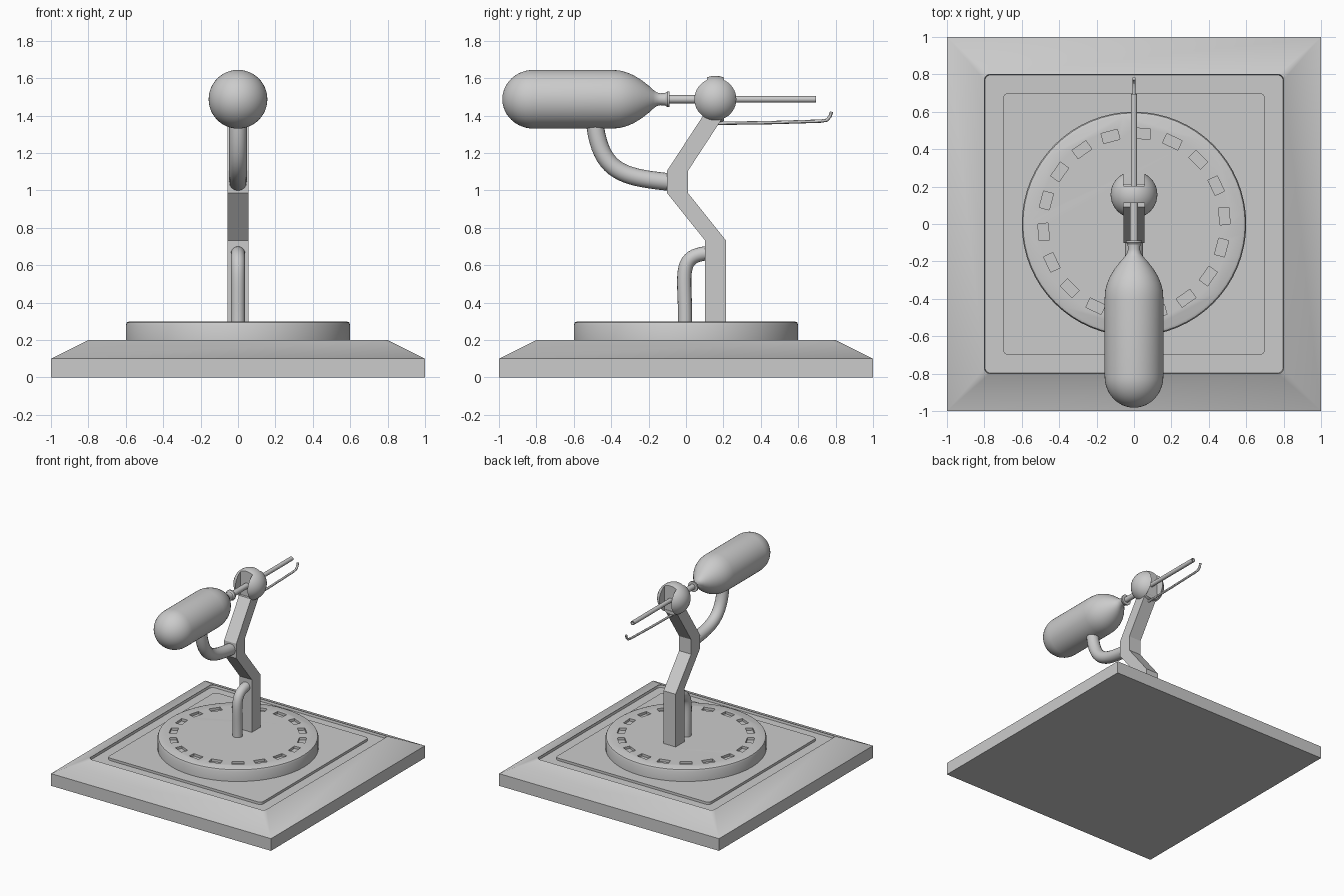
import bpy, bmesh
from math import sin, cos, pi, radians
from mathutils import Matrix, Vector

if "Cube" in bpy.data.objects:
    bpy.data.objects.remove(bpy.data.objects["Cube"])


def finish(name, bm, smooth=True):
    bmesh.ops.remove_doubles(bm, verts=bm.verts, dist=1e-5)
    bmesh.ops.recalc_face_normals(bm, faces=bm.faces)
    me = bpy.data.meshes.new(name)
    bm.to_mesh(me)
    bm.free()
    ob = bpy.data.objects.new(name, me)
    bpy.context.collection.objects.link(ob)
    if smooth:
        shade(ob)
    return ob


def activate(ob):
    bpy.ops.object.select_all(action='DESELECT')
    ob.select_set(True)
    bpy.context.view_layer.objects.active = ob


def shade(ob):
    activate(ob)
    bpy.ops.object.shade_smooth_by_angle(angle=radians(30))


def loft(name, rings, smooth=True):
    bm = bmesh.new()
    vs = [[bm.verts.new(p) for p in ring] for ring in rings]
    n = len(vs[0])
    for a, b in zip(vs, vs[1:]):
        for i in range(n):
            j = (i + 1) % n
            bm.faces.new((a[i], a[j], b[j], b[i]))
    bm.faces.new(vs[0][::-1])
    bm.faces.new(vs[-1])
    bmesh.ops.remove_doubles(bm, verts=bm.verts, dist=1e-5)
    bmesh.ops.dissolve_degenerate(bm, edges=bm.edges, dist=1e-6)
    return finish(name, bm, smooth)


def lathe_y(name, profile, z, n=32):
    # profile of (y, radius) turned about a horizontal axis
    return loft(name, [[(r * cos(2 * pi * i / n), y, z + r * sin(2 * pi * i / n))
                        for i in range(n)] for y, r in profile])


def rounded_square(half, rad, z, n=4):
    pts = []
    for k in range(4):
        for i in range(n + 1):
            a = k * pi / 2 + i * pi / 2 / n
            sx, sy = ((1, 1), (-1, 1), (-1, -1), (1, -1))[k]
            pts.append((sx * (half - rad) + rad * cos(a), sy * (half - rad) + rad * sin(a), z))
    return pts


def boxes(name, mats):
    bm = bmesh.new()
    for m in mats:
        bmesh.ops.create_cube(bm, size=1, matrix=m)
    return finish(name, bm, False)


def cut(ob, cutter):
    cutter.hide_render = True
    mod = ob.modifiers.new("cut", 'BOOLEAN')
    mod.operation, mod.solver, mod.object = 'DIFFERENCE', 'EXACT', cutter
    activate(ob)
    # put the cut before the smoothing
    bpy.ops.object.modifier_move_to_index(modifier="cut", index=0)
    bpy.ops.object.modifier_apply(modifier="cut")
    bpy.data.objects.remove(cutter)
    shade(ob)


def pipe(name, p, radius):
    # one cubic curve in the side plane, points as (y, z)
    cu = bpy.data.curves.new(name, 'CURVE')
    cu.dimensions = '3D'
    cu.bevel_depth, cu.bevel_resolution, cu.resolution_u = radius, 6, 20
    cu.use_fill_caps = True
    s = cu.splines.new('BEZIER')
    s.bezier_points.add(1)
    q = [Vector((0, y, z)) for y, z in p]
    for bp, co, hl, hr in ((s.bezier_points[0], q[0], 2 * q[0] - q[1], q[1]),
                           (s.bezier_points[1], q[3], q[2], 2 * q[3] - q[2])):
        bp.handle_left_type = bp.handle_right_type = 'FREE'
        bp.co, bp.handle_left, bp.handle_right = co, hl, hr
    ob = bpy.data.objects.new(name, cu)
    bpy.context.collection.objects.link(ob)
    activate(ob)
    bpy.ops.object.convert(target='MESH')
    shade(bpy.context.object)


# Sloped base with a shallow groove around the raised panel
loft("base", [rounded_square(*r) for r in (
    (1, 0, 0), (1, 0, .1), (.8, .03, .2), (.797, .03, .18), (.7, .03, .18), (.7, .03, .2))])

# Turntable disc with a ring of pockets
disc = loft("turntable", [[(r * cos(2 * pi * i / 64), r * sin(2 * pi * i / 64), z) for i in range(64)]
                          for r, z in ((.6, .19), (.6, .28), (.594, .294), (.58, .3))])
cut(disc, boxes("pocket_cutter", [
    Matrix.Rotation(radians(5 + 20 * k), 4, 'Z') @ Matrix.Translation((.485, 0, .3))
    @ Matrix.Diagonal((.055, .09, .04, 1)) for k in range(18)]))

# Bent arm
path = ((.157, .29), (.157, .733), (-.045, .985), (-.045, 1.105), (.148, 1.40))
loft("arm", [[(sx * .055, y + sy * .056, z) for sx, sy in ((-1, -1), (1, -1), (1, 1), (-1, 1))]
             for y, z in path], False)

# Ball joint with a slot at the front and back
CY, CZ = .157, 1.487
bm = bmesh.new()
bmesh.ops.create_uvsphere(bm, u_segments=40, v_segments=24, radius=.125,
                          matrix=Matrix.Translation((0, CY, CZ)))
ball = finish("ball_joint", bm)
cut(ball, boxes("slot_cutter", [
    Matrix.Translation((0, CY + s * .145, CZ)) @ Matrix.Diagonal((.11, .2, .4, 1)) for s in (-1, 1)]))

# Tank: round rear end, straight body, shoulder and neck
R = .157
dome = [(-.815 - .167 * cos(a), R * sin(a)) for a in (i * pi / 24 for i in range(13))]
lathe_y("tank", dome + [(-.40, R), (-.355, .154), (-.315, .143), (-.28, .128), (-.24, .104),
                        (-.20, .073), (-.175, .05), (-.155, .036), (-.135, .032),
                        (-.11, .034), (-.10, .042), (-.088, .042)], CZ, 48)

# Rods through the joint
lathe_y("rear_rod", [(-.10, .022), (.12, .022)], CZ, 20)
lathe_y("front_rod", [(.15, .017), (.695, .017), (.695, .012), (.67, .012)], CZ, 20)

# Thin igniter rod with upturned tip
tip = ((.15, 1.358), (.45, 1.362), (.72, 1.37), (.752, 1.375), (.77, 1.394), (.778, 1.42))
slope = (0, 0, .03, .5, 1.1, 1.4)
loft("igniter", [[(.009 * cos(t), y - .009 * sin(t) * sin(a), z + .009 * sin(t) * cos(a))
                  for t in (i * pi / 6 for i in range(12))] for (y, z), a in zip(tip, slope)])

# Supply pipes
pipe("tank_pipe", ((-.49, 1.38), (-.46, 1.08), (-.33, 1.07), (-.05, 1.04)), .047)
pipe("base_pipe", ((-.005, .28), (0, .55), (-.06, .66), (.14, .665)), .038)
